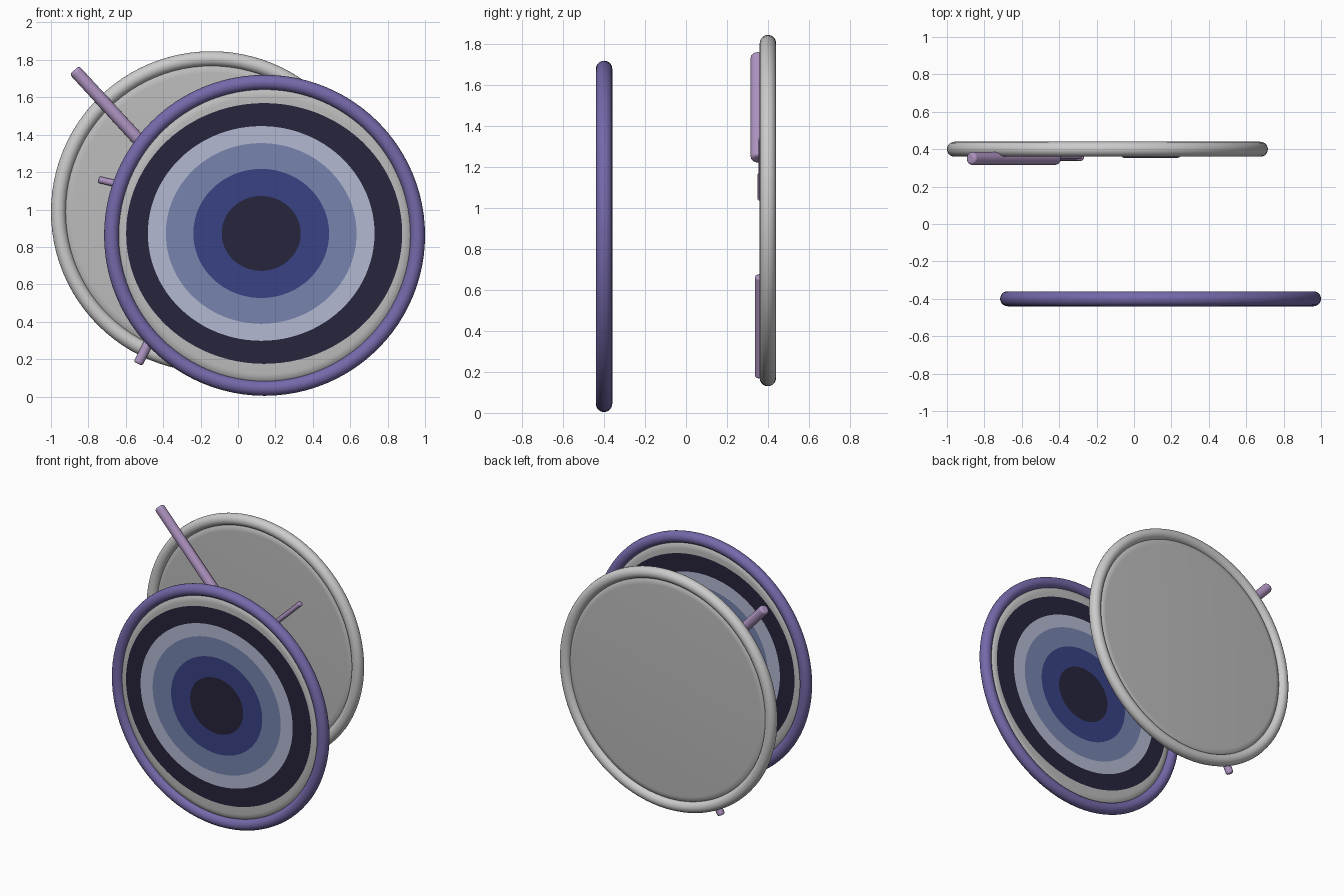
import bpy, bmesh, math
from mathutils import Vector

if "Cube" in bpy.data.objects:
    bpy.data.objects.remove(bpy.data.objects["Cube"])


def material(name, rgb):
    m = bpy.data.materials.new(name)
    m.diffuse_color = (*rgb, 1)
    m.use_nodes = True
    m.node_tree.nodes["Principled BSDF"].inputs["Base Color"].default_value = m.diffuse_color
    return m


purple = material("purple", (0.18, 0.14, 0.40))
lilac = material("lilac", (0.43, 0.30, 0.54))
grey = material("grey", (0.5, 0.5, 0.5))
ink = material("ink", (0.02, 0.018, 0.045))
pale = material("pale_blue", (0.45, 0.48, 0.64))
mid = material("mid_blue", (0.18, 0.23, 0.42))
deep = material("deep_blue", (0.04, 0.055, 0.23))
MATS = [grey, ink, pale, mid, deep]


def smooth(ob):
    bpy.ops.object.select_all(action='DESELECT')
    ob.select_set(True)
    bpy.context.view_layer.objects.active = ob
    bpy.ops.object.shade_smooth_by_angle(angle=math.radians(40))


def hoop(name, x, y, z, mat=None):
    bpy.ops.mesh.primitive_torus_add(
        location=(x, y, z), rotation=(math.pi / 2, 0, 0), major_radius=0.818,
        minor_radius=0.04, major_segments=96, minor_segments=20)
    ob = bpy.context.object
    ob.name = name
    if mat:
        ob.data.materials.append(mat)
    smooth(ob)


def head(name, x, y, z, bands=()):
    """Thin disc with a rounded edge; bands = (dx, dz, rx, rz, material index)."""
    n = 96
    edge = [(0, 0, 0.79, 0.79, 0.0, 0), (0, 0, 0.775, 0.775, 0.012, 0),
            (0, 0, 0.755, 0.755, 0.019, 0), (0, 0, 0.742, 0.742, 0.02, 0)]
    rings = edge + [(dx, dz, rx, rz, 0.02, m) for dx, dz, rx, rz, m in bands]
    bm = bmesh.new()
    for side in (-1, 1):
        prev, mat = None, 0
        for dx, dz, rx, rz, h, m in rings:
            loop = [bm.verts.new((dx + rx * math.cos(2 * math.pi * i / n), side * h,
                                  dz + rz * math.sin(2 * math.pi * i / n))) for i in range(n)]
            if prev:
                for i in range(n):
                    j = (i + 1) % n
                    bm.faces.new((prev[i], prev[j], loop[j], loop[i])).material_index = mat
            prev, mat = loop, m
        bm.faces.new(prev).material_index = mat
    bmesh.ops.remove_doubles(bm, verts=bm.verts, dist=1e-5)
    bmesh.ops.recalc_face_normals(bm, faces=bm.faces)
    me = bpy.data.meshes.new(name)
    bm.to_mesh(me)
    bm.free()
    ob = bpy.data.objects.new(name, me)
    bpy.context.collection.objects.link(ob)
    ob.location = (x, y, z)
    for m in (MATS if bands else MATS[:1]):
        me.materials.append(m)
    smooth(ob)


def stick(name, a, b, y, r):
    a, b = Vector((a[0], y, a[1])), Vector((b[0], y, b[1]))
    d = b - a
    bpy.ops.mesh.primitive_cylinder_add(vertices=24, radius=r, depth=d.length,
                                        location=(a + b) / 2)
    ob = bpy.context.object
    ob.name = name
    ob.rotation_euler = d.to_track_quat('Z', 'Y').to_euler()
    ob.data.materials.append(lilac)
    bev = ob.modifiers.new("round_ends", 'BEVEL')
    bev.width = r * 0.45
    bev.segments = 4
    smooth(ob)


# front disc with slightly oval, off-centre colour bands
hoop("front_hoop", 0.142, -0.4, 0.862, purple)
head("front_disc", 0.142, -0.4, 0.862, [
    (-0.002, 0.010, 0.738, 0.697, 1),
    (-0.018, 0.010, 0.606, 0.574, 2),
    (-0.018, 0.010, 0.510, 0.483, 3),
    (-0.018, 0.010, 0.363, 0.345, 4),
    (-0.018, 0.010, 0.211, 0.200, 1)])

# plain rear disc
hoop("rear_hoop", -0.142, 0.4, 0.988)
head("rear_disc", -0.142, 0.4, 0.988)

# sticks lying against the rear disc
stick("long_stick", (-0.875, 1.745), (-0.41, 1.24), 0.35, 0.034)
stick("left_stick", (-0.745, 1.16), (-0.28, 1.05), 0.366, 0.018)
stick("right_stick", (-0.06, 1.05), (0.24, 1.34), 0.37, 0.016)
stick("lower_stick", (-0.535, 0.175), (-0.285, 0.67), 0.362, 0.026)
